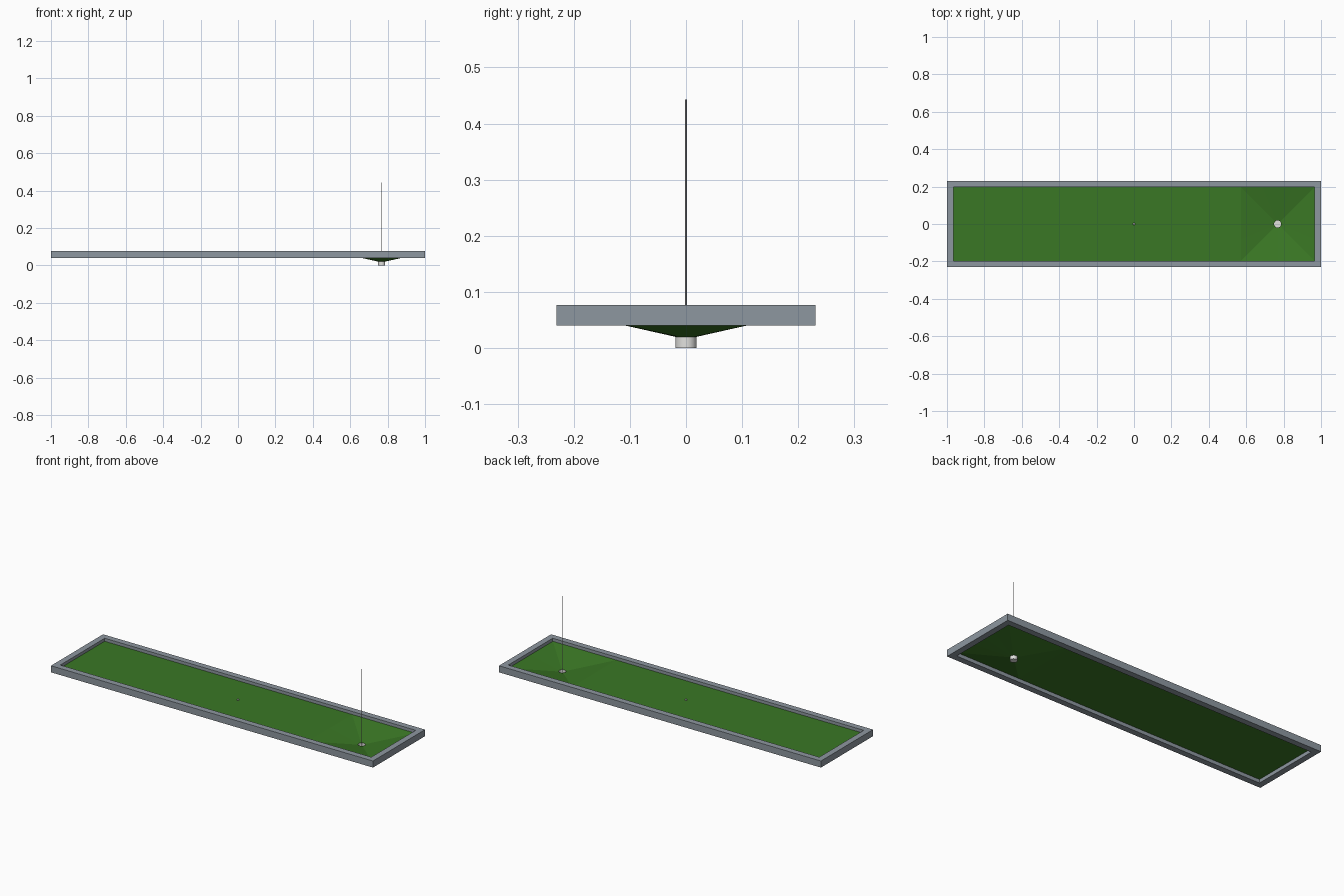
import bpy, bmesh, math

if "Cube" in bpy.data.objects:
    bpy.data.objects.remove(bpy.data.objects["Cube"])

HOLE_X, GREEN_Z, CUP_Z, CUP_R = 0.768, 0.06, 0.02, 0.019
IN_X, IN_Y = 0.966, 0.197
SEG = 16


def material(name, rgb):
    m = bpy.data.materials.new(name)
    m.diffuse_color = (*rgb, 1)
    m.use_nodes = True
    m.node_tree.nodes["Principled BSDF"].inputs["Base Color"].default_value = m.diffuse_color
    return m


turf = material("turf green", (0.042, 0.185, 0.018))
kerb = material("kerb grey", (0.27, 0.31, 0.35))
white = material("off white", (0.75, 0.75, 0.73))
metal = material("pole grey", (0.5, 0.5, 0.5))


def finish(name, bm, mat):
    me = bpy.data.meshes.new(name)
    bm.to_mesh(me)
    bm.free()
    ob = bpy.data.objects.new(name, me)
    ob.data.materials.append(mat)
    bpy.context.collection.objects.link(ob)
    return ob


def ring(bm, pts, z):
    return [bm.verts.new((x, y, z)) for x, y in pts]


def bridge(bm, a, b):
    n = len(a)
    for i in range(n):
        j = (i + 1) % n
        bm.faces.new((a[i], a[j], b[j], b[i]))


def rect(x, y):
    return [(-x, -y), (x, -y), (x, y), (-x, y)]


def circle(r):
    return [(HOLE_X + r * math.cos(2 * math.pi * i / SEG),
             r * math.sin(2 * math.pi * i / SEG)) for i in range(SEG)]


# raised rectangular kerb around the green
bm = bmesh.new()
rings = [ring(bm, rect(x, y), z) for x, y, z in
         ((1, 0.231, 0.04), (1, 0.231, 0.077), (IN_X, IN_Y, 0.077), (IN_X, IN_Y, 0.04))]
for k in range(4):
    bridge(bm, rings[k], rings[(k + 1) % 4])
finish("kerb_frame", bm, kerb)

# turf: flat lane plus a square funnel sloping down to the round hole
bm = bmesh.new()
square = []
for i in range(SEG):
    a = 2 * math.pi * i / SEG
    c, s = math.cos(a), math.sin(a)
    k = IN_Y / max(abs(c), abs(s))
    square.append((HOLE_X + k * c, k * s))
outer, inner = ring(bm, square, GREEN_Z), ring(bm, circle(CUP_R), CUP_Z)
bridge(bm, outer, inner)
x = HOLE_X - IN_Y
lane = [(-IN_X, -IN_Y), (x, -IN_Y), (x, IN_Y), (-IN_X, IN_Y)]
bm.faces.new(ring(bm, lane, GREEN_Z))
finish("turf", bm, turf)

# cup under the hole, open at the top
bm = bmesh.new()
low, high = ring(bm, circle(CUP_R), 0), ring(bm, circle(CUP_R), CUP_Z)
bridge(bm, low, high)
bm.faces.new(low[::-1])
cup = finish("hole_cup", bm, white)
bpy.context.view_layer.objects.active = cup
cup.select_set(True)
bpy.ops.object.shade_smooth_by_angle(angle=math.radians(40))

# thin pole standing in the cup
bm = bmesh.new()
bmesh.ops.create_cone(bm, cap_ends=True, segments=8, radius1=0.0015, radius2=0.0015, depth=0.442)
bmesh.ops.translate(bm, verts=bm.verts, vec=(HOLE_X, 0, 0.222))
finish("pole", bm, metal)

# small ball resting on the lane
bm = bmesh.new()
bmesh.ops.create_icosphere(bm, subdivisions=2, radius=0.006)
bmesh.ops.translate(bm, verts=bm.verts, vec=(0, 0, GREEN_Z + 0.006))
finish("ball", bm, white)
